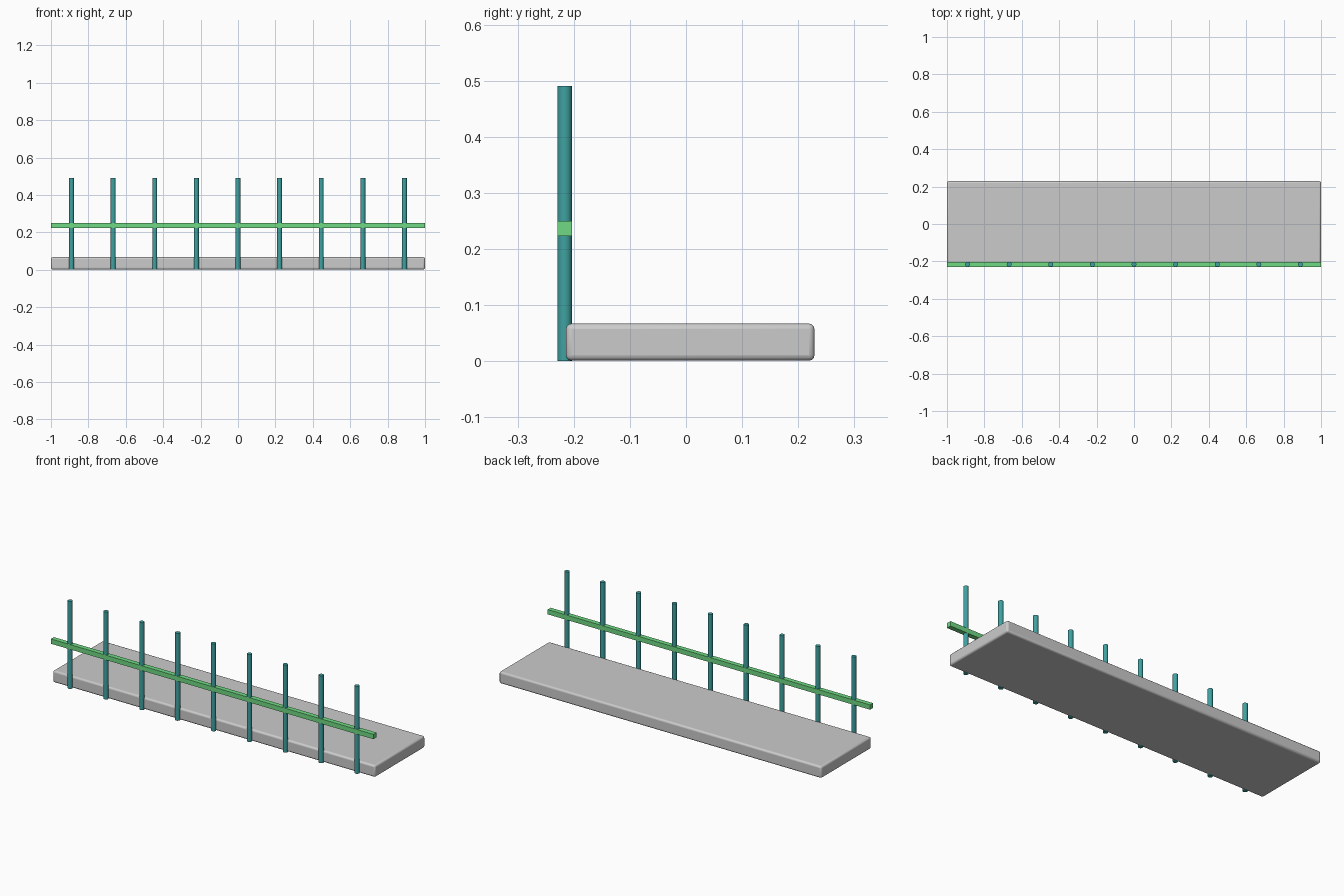
import bpy

if "Cube" in bpy.data.objects:
    bpy.data.objects.remove(bpy.data.objects["Cube"])


def material(name, color):
    m = bpy.data.materials.new(name)
    m.diffuse_color = color
    m.use_nodes = True
    m.node_tree.nodes["Principled BSDF"].inputs["Base Color"].default_value = m.diffuse_color
    return m


def box(name, lo, hi, bevel=0.0, segments=3):
    bpy.ops.mesh.primitive_cube_add(size=1, location=[(a + b) / 2 for a, b in zip(lo, hi)])
    ob = bpy.context.object
    ob.name = name
    ob.scale = [b - a for a, b in zip(lo, hi)]
    bpy.ops.object.transform_apply(location=False, rotation=False, scale=True)
    if bevel:
        mod = ob.modifiers.new("rounded_edges", "BEVEL")
        mod.width = bevel
        mod.segments = segments
        bpy.ops.object.shade_smooth_by_angle()
    return ob


teal = material("post_teal", (0.05, 0.36, 0.36, 1))
green = material("rail_green", (0.16, 0.70, 0.23, 1))

POST_Y, POST_R, POST_H = -0.216, 0.0132, 0.49

# Walkway slab with softly rounded edges
box("deck_slab", (-1, -0.214, 0.001), (1, 0.229, 0.067), bevel=0.01)

# Horizontal rail running the full length
rail = box("hand_rail", (-1, POST_Y - POST_R, 0.223), (1, POST_Y + POST_R, 0.25))
rail.data.materials.append(green)

# Row of nine upright posts along the front edge
for i in range(9):
    x = (i - 4) * 0.2225
    bpy.ops.mesh.primitive_cylinder_add(vertices=12, radius=POST_R, depth=POST_H,
                                        location=(x, POST_Y, POST_H / 2))
    post = bpy.context.object
    post.name = f"post_{i + 1}"
    post.data.materials.append(teal)
    bpy.ops.object.shade_smooth_by_angle()
